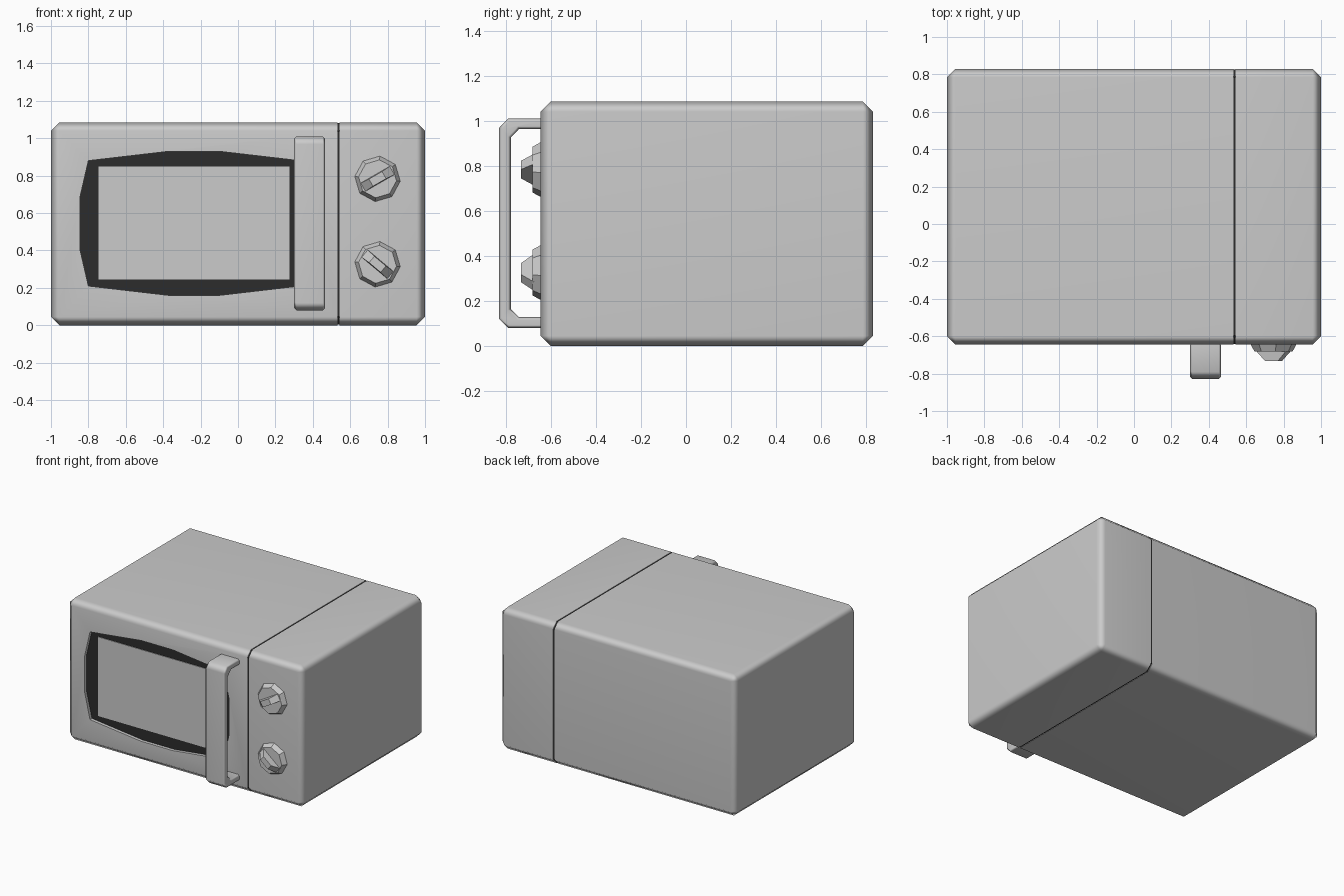
import bpy, bmesh, math
from mathutils import Matrix, Vector

if "Cube" in bpy.data.objects:
    bpy.data.objects.remove(bpy.data.objects["Cube"])

def material(name, v):
    m = bpy.data.materials.new(name)
    m.diffuse_color = (v, v, v, 1)
    m.use_nodes = True
    m.node_tree.nodes["Principled BSDF"].inputs["Base Color"].default_value = m.diffuse_color
    return m

GREY = material("light grey", 0.6)
DARK = material("near black", 0.025)
FRONT, BACK, TOP = -0.645, 0.83, 1.085

def finish(bm, name, mat):
    bmesh.ops.recalc_face_normals(bm, faces=bm.faces[:])
    me = bpy.data.meshes.new(name)
    bm.to_mesh(me)
    bm.free()
    ob = bpy.data.objects.new(name, me)
    bpy.context.collection.objects.link(ob)
    me.materials.append(mat)
    return ob

def select(ob):
    bpy.ops.object.select_all(action='DESELECT')
    ob.select_set(True)
    bpy.context.view_layer.objects.active = ob

def smooth(ob, angle):
    select(ob)
    bpy.ops.object.shade_smooth_by_angle(angle=math.radians(angle))
    ob.modifiers.new("normals", 'WEIGHTED_NORMAL').keep_sharp = True

def box(bm, lo, hi):
    lo, hi = Vector(lo), Vector(hi)
    s = hi - lo
    bmesh.ops.create_cube(bm, size=1, matrix=Matrix.Translation((lo + hi) / 2) @ Matrix.Diagonal((*s, 1)))

def prism(points, axis, a, b, name, mat):
    """Extrude a 2D outline along x or y."""
    bm = bmesh.new()
    put = (lambda u, v, d: (d, u, v)) if axis == 'x' else (lambda u, v, d: (u, d, v))
    f = bm.faces.new([bm.verts.new(put(u, v, a)) for u, v in points])
    ext = bmesh.ops.extrude_face_region(bm, geom=[f])
    move = Vector(put(0, 0, b - a))
    bmesh.ops.translate(bm, vec=move, verts=[g for g in ext['geom'] if isinstance(g, bmesh.types.BMVert)])
    return finish(bm, name, mat)

def shell(name, x0, x1, inset, mat):
    """Slice of the bevelled case between x0 and x1."""
    bm = bmesh.new()
    i = inset
    box(bm, (-1 + i, FRONT + i, i), (1 - i, BACK - i, TOP - i))
    bmesh.ops.bevel(bm, geom=bm.edges[:], offset=0.045, segments=1, affect='EDGES', profile=0.5)
    for x, n in ((x0, -1), (x1, 1)):
        if abs(x) < 1:
            bmesh.ops.bisect_plane(bm, geom=bm.verts[:] + bm.edges[:] + bm.faces[:],
                                   plane_co=(x, 0, 0), plane_no=(n, 0, 0), clear_outer=True)
            bmesh.ops.holes_fill(bm, edges=[e for e in bm.edges if e.is_boundary], sides=0)
    return finish(bm, name, mat)

# Case in two sections with a dark seam between
main_case = shell("main_case", -1, 0.531, 0, GREY)
control_case = shell("control_case", 0.543, 1, 0, GREY)
shell("seam_core", 0.51, 0.56, 0.003, DARK)

# Window recess with bowed outline
cx, cz = -0.235, 0.545
quarter = [(0.61, 0.14), (0.565, 0.335), (0.135, 0.385)]
outline = [(cx + x, cz + z) for x, z in quarter]
outline += [(cx - x, cz + z) for x, z in reversed(quarter)]
outline += [(cx - x, cz - z) for x, z in quarter]
outline += [(cx + x, cz - z) for x, z in reversed(quarter)]
cutter = prism(outline, 'y', FRONT - 0.1, FRONT + 0.03, "window_cutter", GREY)
cutter.hide_render = True
mod = main_case.modifiers.new("window", 'BOOLEAN')
mod.operation, mod.object, mod.solver = 'DIFFERENCE', cutter, 'EXACT'
select(main_case)
bpy.ops.object.modifier_apply(modifier=mod.name)
bpy.data.objects.remove(cutter)
smooth(main_case, 60)
smooth(control_case, 60)

# Dark window border and grey pane
prism(outline, 'y', FRONT + 0.024, FRONT + 0.032, "window_border", DARK)
bm = bmesh.new()
box(bm, (-0.745, FRONT + 0.019, 0.245), (0.275, FRONT + 0.026, 0.85))
finish(bm, "window_pane", GREY)

# Door handle
profile = [(-0.635, 0.08), (-0.79, 0.08), (-0.83, 0.12), (-0.83, 0.968), (-0.79, 1.01), (-0.635, 1.01),
           (-0.635, 0.963), (-0.742, 0.963), (-0.778, 0.925), (-0.778, 0.165), (-0.742, 0.128), (-0.635, 0.128)]
handle = prism(profile, 'x', 0.3, 0.465, "door_handle", GREY)
bev = handle.modifiers.new("bevel", 'BEVEL')
bev.width, bev.segments, bev.limit_method, bev.angle_limit = 0.012, 1, 'ANGLE', math.radians(60)
select(handle)
bpy.ops.object.modifier_apply(modifier=bev.name)
smooth(handle, 50)

# Octagonal knobs with tapered grips
def knob(name, z, turn):
    place = Matrix.Translation((0.746, FRONT, z)) @ Matrix.Rotation(math.pi / 2, 4, 'X')
    bm = bmesh.new()
    bmesh.ops.create_cone(bm, cap_ends=True, segments=8, radius1=0.124, radius2=0.102, depth=0.04,
                          matrix=place @ Matrix.Rotation(math.radians(-6), 4, 'Z') @ Matrix.Translation((0, 0, 0.017)))
    finish(bm, name + "_base", GREY)
    bm = bmesh.new()
    box(bm, (-0.096, -0.026, 0.03), (0.096, 0.026, 0.087))
    for v in bm.verts:
        if v.co.z > 0.05:
            v.co.x *= 0.42
            v.co.y *= 0.85
    bmesh.ops.transform(bm, matrix=place @ Matrix.Rotation(math.radians(turn), 4, 'Z'), verts=bm.verts[:])
    finish(bm, name + "_grip", GREY)

knob("upper_knob", 0.783, 30)
knob("lower_knob", 0.326, -40)
